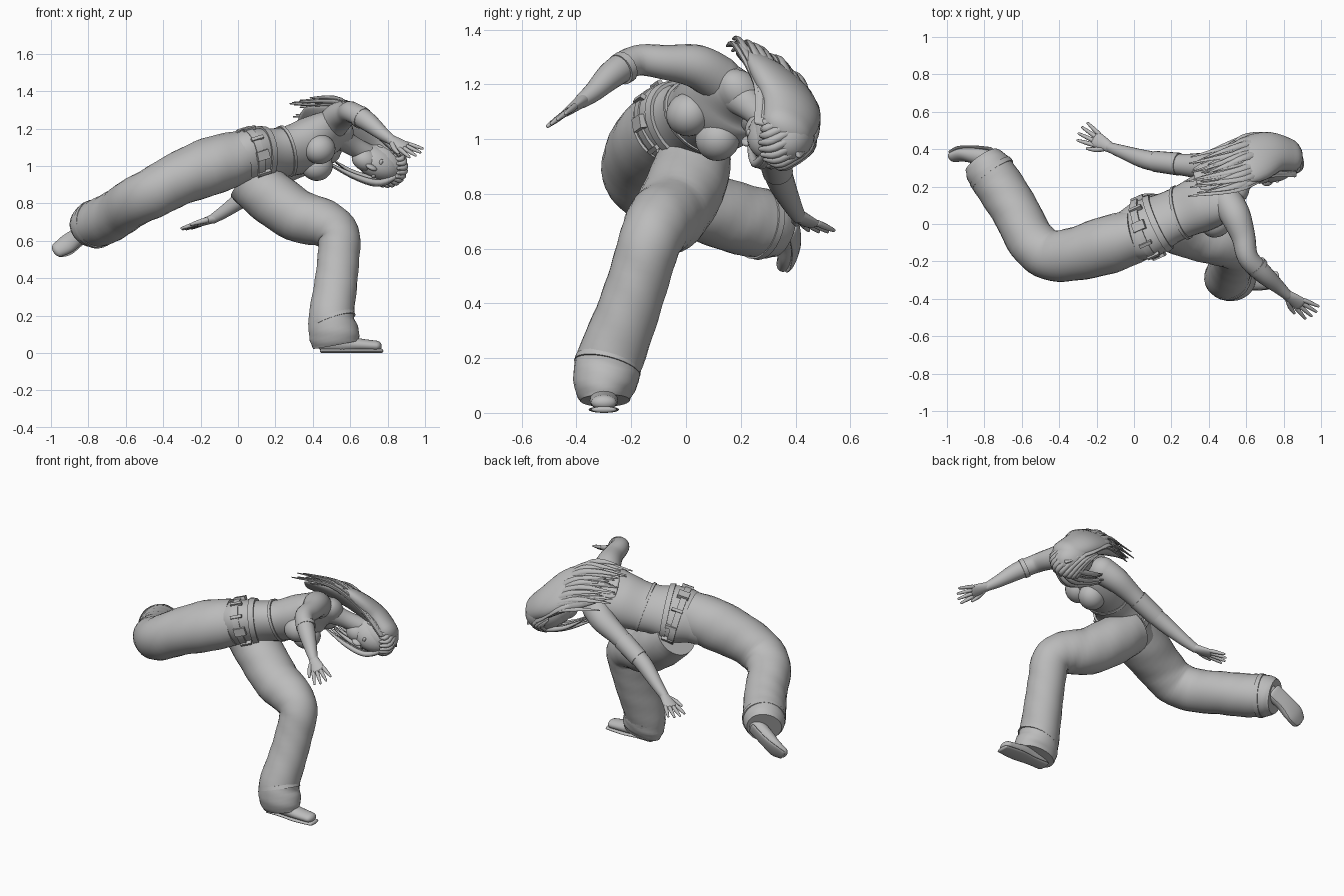
import bpy, bmesh, math, random
from mathutils import Vector as V, Matrix

random.seed(4)
cube = bpy.data.objects.get("Cube")
if cube:
    bpy.data.objects.remove(cube)

grey = bpy.data.materials.new("plain_grey")
grey.use_nodes = True
tone = (.5, .5, .5, 1)
grey.diffuse_color = tone
grey.node_tree.nodes["Principled BSDF"].inputs["Base Color"].default_value = tone

# Body directions: spine, right-hand side, chest front
SPINE = V((.87, .38, .27)).normalized()
SIDE = V((.1, -.76, .64)).normalized()
FRONT = SPINE.cross(SIDE).normalized()


def smooth_path(pts, steps):
    """Catmull-Rom through position and two radii."""
    out = []
    for i in range(len(pts) - 1):
        p0, p1, p2, p3 = (pts[min(max(j, 0), len(pts) - 1)] for j in range(i - 1, i + 3))
        for k in range(steps):
            t = k / steps
            out.append([.5 * (2 * b + (c - a) * t + (2 * a - 5 * b + 4 * c - d) * t * t
                              + (3 * b - a - 3 * c + d) * t ** 3)
                        for a, b, c, d in zip(p0, p1, p2, p3)])
    return out + [list(pts[-1])]


def loft(bm, pts, side, sides=20, steps=5, rounded=True, fold=0):
    """Oval tube along points of (x, y, z, half width[, half depth])."""
    path = smooth_path([tuple(p) if len(p) > 4 else (*p, p[3]) for p in pts], steps)
    centres = [V(p[:3]) for p in path]
    rings = []
    for i, p in enumerate(path):
        t = (centres[min(i + 1, len(path) - 1)] - centres[max(i - 1, 0)]).normalized()
        s = (V(side) - t * t.dot(V(side))).normalized()
        rings.append((centres[i], t, s, t.cross(s), p[3], p[4]))
    if rounded:
        def cap(r, sign):
            out = []
            for q in (.35, .7, 1, 1.25, 1.45):
                k = math.cos(q)
                out.append((r[0] + r[1] * sign * min(r[4:]) * math.sin(q), *r[1:4], r[4] * k, r[5] * k))
            return out
        rings = cap(rings[0], -1)[::-1] + rings + cap(rings[-1], 1)
    loops = []
    for i, (c, t, s, n, a, b) in enumerate(rings):
        loop = []
        for j in range(sides):
            w = math.tau * j / sides
            k = 1 + fold * math.sin(3 * w + i * .7) * math.sin(i * .9)
            loop.append(bm.verts.new(c + (s * math.cos(w) * a + n * math.sin(w) * b) * k))
        loops.append(loop)
    for lo, hi in zip(loops, loops[1:]):
        for j in range(sides):
            k = (j + 1) % sides
            bm.faces.new((lo[j], lo[k], hi[k], hi[j]))
    bm.faces.new(loops[0][::-1])
    bm.faces.new(loops[-1])


def finish(name, bm, angle=50):
    bmesh.ops.recalc_face_normals(bm, faces=bm.faces)
    mesh = bpy.data.meshes.new(name)
    bm.to_mesh(mesh)
    bm.free()
    mesh.materials.append(grey)
    ob = bpy.data.objects.new(name, mesh)
    bpy.context.collection.objects.link(ob)
    bpy.ops.object.select_all(action='DESELECT')
    ob.select_set(True)
    bpy.context.view_layer.objects.active = ob
    bpy.ops.object.shade_smooth_by_angle(angle=math.radians(angle))


def tube(name, pts, side, **kw):
    bm = bmesh.new()
    loft(bm, pts, side, **kw)
    finish(name, bm)


def frame(c, x, y, z):
    return Matrix.Translation(c) @ Matrix((x, y, z)).transposed().to_4x4()


def ball(bm, c, axes, size):
    bmesh.ops.create_uvsphere(bm, u_segments=24, v_segments=16, radius=1,
                              matrix=frame(c, *axes) @ Matrix.Diagonal((*size, 1)))


# Torso, from hips to neck base
tube("torso", [(-.06, -.06, 1.0, .13, .11), (.05, -.03, 1.04, .18, .135), (.18, .03, 1.065, .155, .12),
               (.27, .07, 1.08, .155, .12), (.38, .12, 1.115, .17, .13), (.47, .165, 1.16, .165, .105),
               (.54, .2, 1.17, .1, .075)], SIDE, sides=32)
bm = bmesh.new()
for sign in (-1, 1):
    ball(bm, V((.43, .062, 1.045)) + SIDE * sign * .07, (SIDE, FRONT, SPINE), (.08, .08, .085))
finish("bust", bm)
tube("top_hem", [(.245, .058, 1.075, .162, .127), (.26, .064, 1.08, .162, .127)], SIDE, sides=32, rounded=False)

# Waistband and belt with loops, buckle and pouch
tube("waistband", [(.115, -.002, 1.055, .18, .142), (.145, .013, 1.06, .173, .137)], SIDE, sides=32, rounded=False)
tube("belt", [(.045, -.03, 1.035, .188, .145), (.08, -.015, 1.045, .187, .145)], SIDE, sides=32, rounded=False)
bm = bmesh.new()
hip = V((.075, -.018, 1.045))
for k in range(10):
    w = math.tau * k / 10 + .15
    out = SIDE * math.cos(w) + FRONT * math.sin(w)
    c = hip + SIDE * math.cos(w) * .183 + FRONT * math.sin(w) * .142
    wide = .05 if k in (1, 8) else .018
    bmesh.ops.create_cube(bm, size=1, matrix=frame(c, out, SPINE, out.cross(SPINE))
                          @ Matrix.Diagonal((.025, .07, wide, 1)))
finish("belt_loops", bm)

# Trouser legs
tube("right_trouser_leg", [(.02, -.06, 1.05, .14), (-.14, -.11, 1.0, .155), (-.32, -.16, .93, .142),
                           (-.45, -.165, .86, .135), (-.55, -.09, .81, .13), (-.63, .06, .755, .128),
                           (-.71, .19, .71, .13), (-.78, .295, .685, .125), (-.81, .34, .67, .105)],
     (0, 0, 1), sides=28, rounded=False, fold=.02)
tube("left_trouser_leg", [(.05, .03, .94, .135), (.17, .005, .84, .145), (.32, -.05, .735, .14),
                          (.455, -.095, .695, .128), (.535, -.13, .63, .115), (.535, -.17, .5, .112),
                          (.52, -.22, .35, .115), (.5, -.28, .19, .122), (.515, -.295, .1, .115, .135),
                          (.525, -.295, .045, .09, .125)],
     (.1, 1, .2), sides=28, rounded=False, fold=.02)
tube("left_trouser_hem", [(.5, -.283, .185, .122, .126), (.507, -.288, .165, .124, .129)],
     (.1, 1, .2), sides=28, rounded=False)
tube("right_trouser_hem", [(-.755, .262, .692, .132), (-.77, .283, .687, .131)], (0, 0, 1), sides=28, rounded=False)

# Shoes with soles
tube("left_shoe", [(.46, -.3, .055, .04, .045), (.55, -.3, .055, .045, .05), (.64, -.3, .045, .052, .035),
                   (.74, -.3, .038, .046, .028)], (0, 1, 0))
tube("left_sole", [(.45, -.3, .012, .045, .012), (.55, -.3, .012, .045, .012), (.65, -.3, .012, .056, .012),
                   (.765, -.3, .012, .046, .012)], (0, 1, 0))
tube("right_shoe", [(-.76, .35, .68, .045, .045), (-.84, .365, .635, .045, .045), (-.91, .37, .585, .052, .035),
                    (-.962, .36, .552, .042, .028)], (-.4, .3, .8))
tube("right_sole", [(-.76, .395, .67, .045, .011), (-.85, .403, .615, .045, .011), (-.92, .397, .57, .054, .011),
                    (-.97, .378, .545, .04, .011)], (-.4, .3, .8))

# Arms with elbow bands
tube("right_arm", [(.5, .12, 1.22, .085), (.545, .04, 1.265, .08), (.585, -.07, 1.28, .064),
                   (.61, -.18, 1.287, .056), (.69, -.265, 1.24, .052), (.77, -.335, 1.175, .037),
                   (.82, -.38, 1.14, .027)], (0, 0, 1))
tube("left_arm", [(.47, .27, 1.09, .085), (.39, .305, 1.04, .075), (.28, .315, .98, .06), (.17, .325, .915, .052),
                  (.06, .345, .85, .05), (-.06, .385, .765, .036), (-.13, .41, .72, .027)], (0, 0, 1))
tube("right_elbow_band", [(.65, -.222, 1.265, .06), (.667, -.24, 1.254, .059)], (0, 0, 1), rounded=False)
tube("left_elbow_band", [(.24, .32, .957, .061), (.11, .335, .881, .056)], (0, 0, 1), rounded=False)


# Hands: palm, four fingers and a thumb
def hand(name, wrist, tip, across):
    w = V(wrist)
    d = (V(tip) - w).normalized()
    s = (V(across) - d * d.dot(V(across))).normalized()
    bm = bmesh.new()

    def part(points, side=s, **kw):
        loft(bm, [(*p, *r) for p, *r in points], side, **kw)
    part([(w - d * .01, .027, .025), (w + d * .04, .036, .021), (w + d * .09, .043, .016)])
    for i in range(4):
        off = i - 1.5
        base = w + d * .09 + s * off * .022
        way = d + s * off * .16
        reach = .105 - abs(off) * .014
        part([(base, .012), (base + way * reach * .5, .011), (base + way * reach, .007)], sides=10, steps=3)
    thumb = w + d * .03 - s * .025
    part([(thumb, .016), (thumb + d * .035 - s * .025, .013), (thumb + d * .075 - s * .04, .008)], sides=10, steps=3)
    finish(name, bm)


hand("right_hand", (.82, -.38, 1.14), (.99, -.5, 1.05), (.5, .7, .5))
hand("left_hand", (-.13, .41, .72), (-.32, .52, .65), (.5, .85, 0))

# Neck and head
tube("neck", [(.53, .19, 1.16, .07), (.61, .25, 1.11, .053), (.7, .31, 1.06, .055)], SIDE)
up = V((.88, .12, -.42)).normalized()
face = V((-.05, -.92, -.36))
face = (face - up * face.dot(up)).normalized()
ear = up.cross(face)
head = V((.75, .335, 1.02))
axes = (ear, face, up)


def on_head(e, f, u):
    return head + ear * e + face * f + up * u


bm = bmesh.new()
ball(bm, head, axes, (.09, .115, .135))
ball(bm, on_head(0, .045, -.075), axes, (.062, .07, .075))
ball(bm, on_head(0, .115, -.035), axes, (.014, .022, .032))
ball(bm, on_head(0, .098, -.085), axes, (.026, .014, .01))
for sign in (-1, 1):
    ball(bm, on_head(.04 * sign, .094, .0), axes, (.02, .012, .011))
    ball(bm, on_head(.09 * sign, 0, -.02), axes, (.012, .02, .032))
finish("head", bm)

# Hair: cap, underlying mass and loose strands
bm = bmesh.new()
ball(bm, on_head(0, -.02, .022), axes, (.106, .115, .137))
finish("hair_cap", bm)
tube("hair_mass", [(.83, .37, 1.04, .1, .07), (.73, .385, 1.12, .125, .07), (.6, .335, 1.21, .15, .06),
                   (.45, .275, 1.25, .12, .03), (.34, .24, 1.265, .08, .012)], SIDE, sides=28)

bm = bmesh.new()
upper = [(.86, .26, 1.06), (.72, .27, 1.2), (.56, .2, 1.34), (.34, .17, 1.345)]
lower = [(.87, .41, .94), (.74, .465, 1.02), (.58, .46, 1.13), (.38, .37, 1.16)]
count = 44
for k in range(count):
    t = k / (count - 1)
    puff = math.sin(math.pi * t) * .035
    jit = [random.uniform(-.018, .018) for _ in range(3)]
    strand = []
    for i, (a, b) in enumerate(zip(upper, lower)):
        p = V(a).lerp(V(b), t) + V((0, .65, .76)) * puff + V(jit) * (i * .5)
        if i == 3:
            p.x += random.uniform(-.06, .1)
        strand.append((*p, (.012, .022, .02, .004)[i], (.008, .012, .011, .003)[i]))
    loft(bm, strand, SIDE, sides=8, steps=5)
# Locks hanging beside the face
for k in range(9):
    t = k / 8
    wave = random.uniform(-.012, .012)
    loft(bm, [(.87, .3 + t * .1, .96, .012), (.76, .26 + t * .14, .918 + wave, .017),
              (.63, .24 + t * .14, .95 + wave, .014), (.5 + wave * 3, .23 + t * .1, 1.02, .004)],
         (0, 1, 0), sides=8, steps=5)
# Strands wrapping from the brow over the crown
for k in range(13):
    w = math.pi * (k / 12)
    c, s = math.cos(w), math.sin(w)
    loft(bm, [(*on_head(c * .085, .075 * s, .02 + .095 * s), .009),
              (*on_head(c * .1, .02, .05 + .1 * s), .017),
              (*on_head(c * .09, -.09, .03 + .07 * s), .014),
              (*on_head(c * .07, -.13, -.05), .006)], ear, sides=8, steps=4)
finish("hair_strands", bm)
